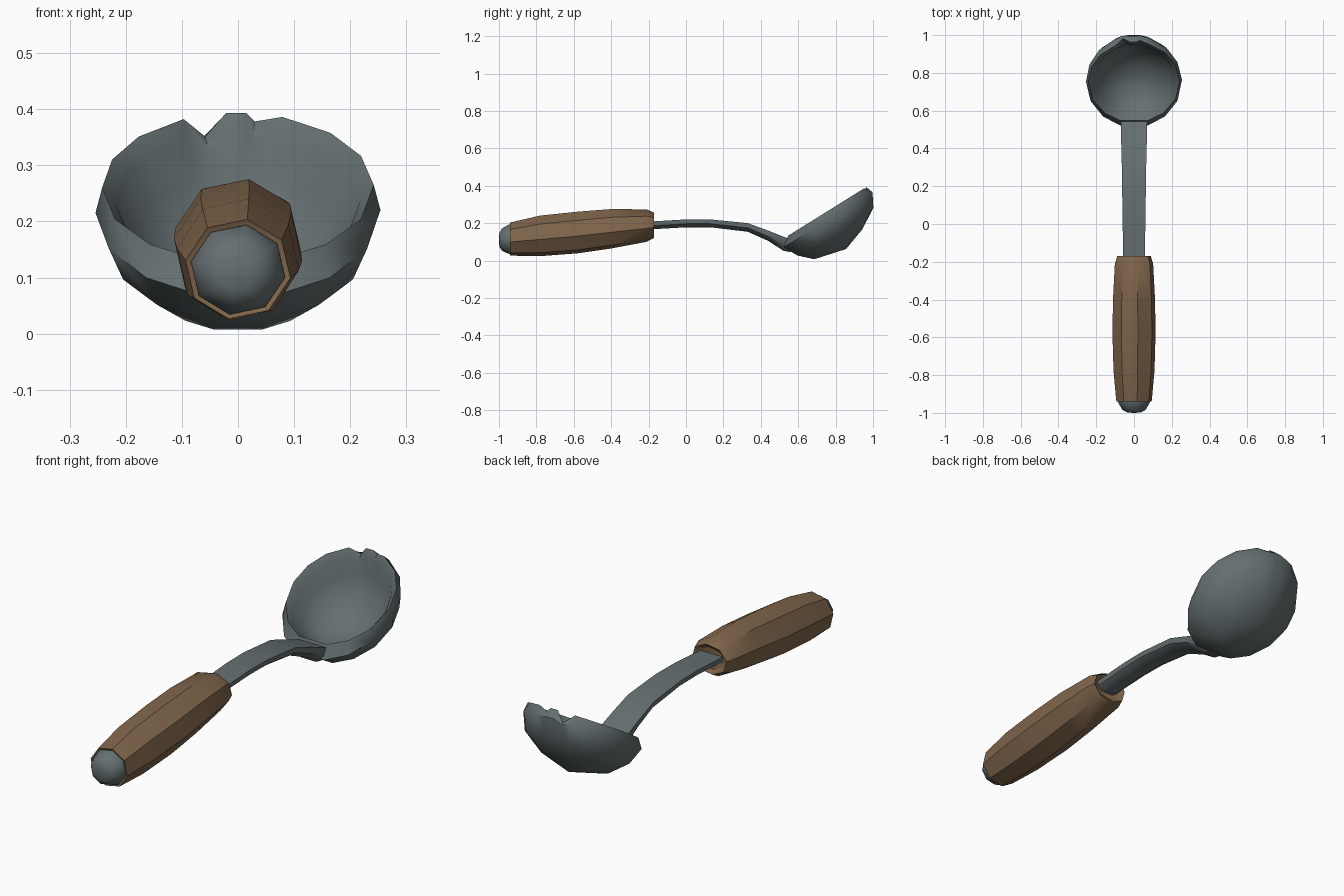
import bpy, bmesh, math

if "Cube" in bpy.data.objects:
    bpy.data.objects.remove(bpy.data.objects["Cube"])


def material(name, rgb):
    m = bpy.data.materials.new(name)
    m.diffuse_color = (*rgb, 1)
    m.use_nodes = True
    m.node_tree.nodes["Principled BSDF"].inputs["Base Color"].default_value = m.diffuse_color
    return m


metal = material("dark_steel", (0.13, 0.16, 0.165))
wood = material("brown_wood", (0.215, 0.13, 0.07))


def skin(name, rings, mat, angle=40):
    """Join rings of points into a closed solid; a one-point ring is an apex."""
    bm = bmesh.new()
    loops = [[bm.verts.new(p) for p in r] for r in rings]
    for a, b in zip(loops, loops[1:]):
        n = max(len(a), len(b))
        for i in range(n):
            j = (i + 1) % n
            if len(a) == 1:
                bm.faces.new((a[0], b[i], b[j]))
            elif len(b) == 1:
                bm.faces.new((a[i], b[0], a[j]))
            else:
                bm.faces.new((a[i], b[i], b[j], a[j]))
    for end in (loops[0], loops[-1]):
        if len(end) > 2:
            bm.faces.new(end)
    bmesh.ops.recalc_face_normals(bm, faces=bm.faces)
    me = bpy.data.meshes.new(name)
    bm.to_mesh(me)
    bm.free()
    me.materials.append(mat)
    ob = bpy.data.objects.new(name, me)
    bpy.context.collection.objects.link(ob)
    bpy.ops.object.select_all(action='DESELECT')
    ob.select_set(True)
    bpy.context.view_layer.objects.active = ob
    bpy.ops.object.shade_smooth_by_angle(angle=math.radians(angle))
    return ob


def octagon(y, z, rx, rz):
    return [(rx * math.cos(a), y, z + rz * math.sin(a))
            for a in (math.radians(-10 + 45 * k) for k in range(8))]


# wooden handle: y, centre z, x radius, z radius
handle = [(-0.93, 0.115, 0.075, 0.072), (-0.94, 0.115, 0.095, 0.09),
          (-0.78, 0.132, 0.110, 0.110), (-0.58, 0.150, 0.116, 0.113),
          (-0.40, 0.170, 0.113, 0.107), (-0.21, 0.187, 0.103, 0.088),
          (-0.17, 0.189, 0.090, 0.068), (-0.185, 0.189, 0.070, 0.05)]
skin("handle", [octagon(*r) for r in handle], wood)

# metal pommel at the handle end
cap = [(-0.92, 0.116, 0.085, 0.08), (-0.945, 0.114, 0.085, 0.081),
       (-0.985, 0.112, 0.062, 0.06), (-0.998, 0.112, 0.036, 0.036)]
skin("end_cap", [octagon(*r) for r in cap] + [[(0.0, -1.0, 0.112)]], metal, 60)

# neck: flat top, rounded underside; y, top z, half width, thickness
neck = [(-0.30, 0.205, 0.058, 0.04), (-0.17, 0.21, 0.058, 0.042),
        (0.00, 0.22, 0.060, 0.042), (0.13, 0.22, 0.062, 0.042),
        (0.33, 0.20, 0.065, 0.046), (0.44, 0.16, 0.068, 0.055),
        (0.52, 0.128, 0.070, 0.075), (0.56, 0.115, 0.070, 0.07)]
section = [(-1, 0), (1, 0), (0.95, -0.55), (0.5, -1), (-0.5, -1), (-0.95, -0.55)]
skin("neck", [[(sx * w, y, z + sz * t) for sx, sz in section]
              for y, z, w, t in neck], metal)


# bowl: rings in a tilted frame (u along the rim plane, d into the bowl)
def bowl_point(x, u, d):
    return (x, 0.75 + 0.85 * u + 0.53 * d, 0.26 + 0.53 * u - 0.85 * d)


angles = [2, 25, 47, 71, 83, 86.5, 95, 104, 113.6, 137, 158, 180,
          205, 230, 253, 287, 310, 335]
chips = {83: 0.017, 104: 0.045}


def bowl_ring(d, u0, u1, w, chip=0):
    ring = []
    for deg in angles:
        a = math.radians(deg)
        u = (u0 + u1) / 2 + (u1 - u0) / 2 * math.sin(a)
        ring.append(bowl_point(w * math.cos(a), u, d + chip * chips.get(deg, 0)))
    return ring


bowl = [[bowl_point(0, -0.02, 0.197)],
        bowl_ring(0.155, -0.165, 0.10, 0.125),
        bowl_ring(0.09, -0.22, 0.185, 0.19),
        bowl_ring(0.025, -0.24, 0.217, 0.218, 0.6),
        bowl_ring(0.0, -0.25, 0.252, 0.242, 1),
        bowl_ring(0.04, -0.305, 0.265, 0.254, 0.3),
        bowl_ring(0.115, -0.265, 0.225, 0.226),
        bowl_ring(0.18, -0.195, 0.115, 0.145),
        [bowl_point(0, -0.015, 0.224)]]
skin("bowl", bowl, metal, 45)
